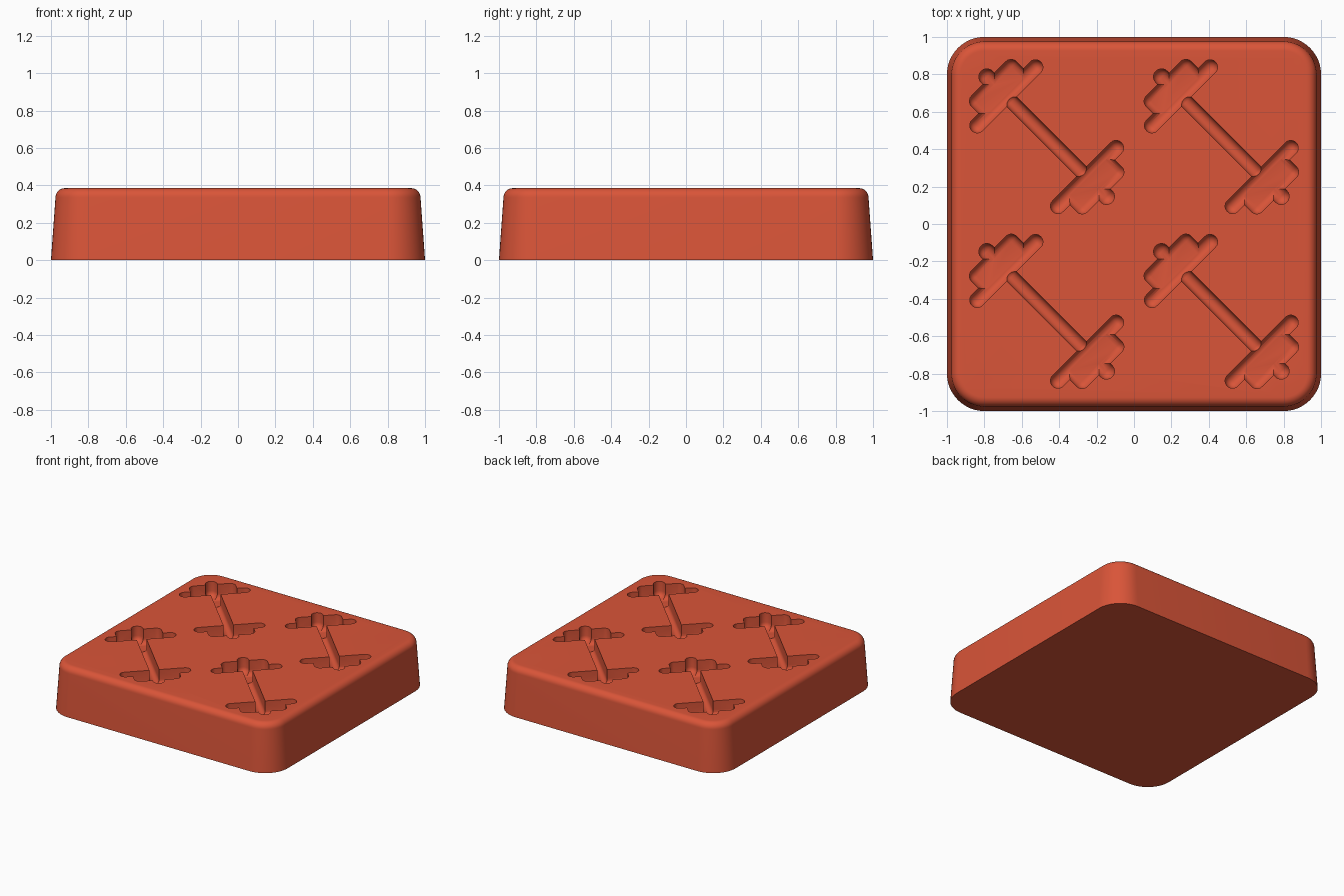
import bpy
import bmesh
from math import cos, sin, pi, radians
from mathutils import Matrix, Vector

HEIGHT = 0.385
DEPTH = 0.115
PITCH = 0.467

if "Cube" in bpy.data.objects:
    bpy.data.objects.remove(bpy.data.objects["Cube"])

terracotta = bpy.data.materials.new("terracotta_red")
terracotta.use_nodes = True
colour = (0.70, 0.09, 0.04, 1)
terracotta.diffuse_color = colour
terracotta.node_tree.nodes["Principled BSDF"].inputs["Base Color"].default_value = colour


def make_object(name, bm):
    bmesh.ops.recalc_face_normals(bm, faces=bm.faces)
    mesh = bpy.data.meshes.new(name)
    bm.to_mesh(mesh)
    bm.free()
    obj = bpy.data.objects.new(name, mesh)
    bpy.context.collection.objects.link(obj)
    obj.data.materials.append(terracotta)
    return obj


def rounded_ring(bm, half, radius, z, steps=12):
    """One rounded-square loop of vertices."""
    ring = []
    for corner in range(4):
        middle = pi / 4 + corner * pi / 2
        c = (half - radius) * 2 ** 0.5
        for i in range(steps + 1):
            a = corner * pi / 2 + i / steps * pi / 2
            ring.append(bm.verts.new((c * cos(middle) + radius * cos(a),
                                      c * sin(middle) + radius * sin(a), z)))
    return ring


# Tapered block with rounded corners and a softened top rim
def build_block():
    bm = bmesh.new()
    fillet, shoulder = 0.05, 0.976
    levels = [(1.0, 0)]
    for i in range(9):
        a = i / 8 * pi / 2
        levels.append((shoulder - fillet * (1 - cos(a)),
                       HEIGHT - fillet * (1 - sin(a))))
    rings = [rounded_ring(bm, half, 0.2 - (1 - half), z) for half, z in levels]
    for low, high in zip(rings, rings[1:]):
        for i in range(len(low)):
            j = (i + 1) % len(low)
            bm.faces.new((low[i], low[j], high[j], high[i]))
    bm.faces.new(rings[0])
    bm.faces.new(rings[-1])
    return make_object("mould_block", bm)


def pocket(bm, u0, u1, half_v, r, depth, place):
    """Convex round-bottomed pocket; u runs along the bar, v across it."""
    verts = []
    levels = [(r, 0.05)] + [(r * cos(k / 5 * pi / 2),
                             r - depth - r * sin(k / 5 * pi / 2)) for k in range(6)]
    centres = {(u, v) for u in (u0 + r, u1 - r) for v in (r - half_v, half_v - r)}
    for u, v in centres:
        for radius, z in levels:
            for i in range(20):
                a = i / 20 * 2 * pi
                p = Vector((u + radius * cos(a), v + radius * sin(a), z))
                verts.append(bm.verts.new(place @ p))
    bmesh.ops.remove_doubles(bm, verts=verts, dist=0.0002)
    verts = [v for v in verts if v.is_valid]
    hull = bmesh.ops.convex_hull(bm, input=verts)
    spare = {g for g in hull["geom_interior"] + hull["geom_unused"]
             if isinstance(g, bmesh.types.BMVert)}
    bmesh.ops.delete(bm, geom=list(spare), context="VERTS")


block = build_block()

# Pocket shapes: start and end along the bar, half width, rounding, depth
parts = {
    "bar_cutter": [(-0.30, 0.30, 0.036, 0.036, DEPTH)],
    "large_plate_cutter": [(0.265, 0.345, 0.26, 0.04, DEPTH + 0.001)],
    "small_plate_cutter": [(0.272, 0.438, 0.17, 0.041, DEPTH + 0.002)],
    "bar_end_cutter": [(0.36, 0.495, 0.043, 0.043, DEPTH + 0.003)],
}

# Cut the four diagonal barbell cavities
for name, shapes in parts.items():
    bm = bmesh.new()
    turns = (0,) if name == "bar_cutter" else (0, pi)
    for cx in (-PITCH, PITCH):
        for cy in (-PITCH, PITCH):
            for turn in turns:
                place = (Matrix.Translation((cx, cy, HEIGHT))
                         @ Matrix.Rotation(turn - pi / 4, 4, "Z"))
                for shape in shapes:
                    pocket(bm, *shape, place)
    cutter = make_object(name, bm)
    cutter.hide_render = True
    cut = block.modifiers.new(name, "BOOLEAN")
    cut.operation = "DIFFERENCE"
    cut.solver = "EXACT"
    cut.object = cutter
    bpy.context.view_layer.objects.active = block
    bpy.ops.object.modifier_apply(modifier=cut.name)
    bpy.data.objects.remove(cutter)

# Smooth the curves and keep the cavity rims crisp
bpy.ops.object.select_all(action="DESELECT")
block.select_set(True)
bpy.context.view_layer.objects.active = block
bpy.ops.object.shade_smooth_by_angle(angle=radians(30))
